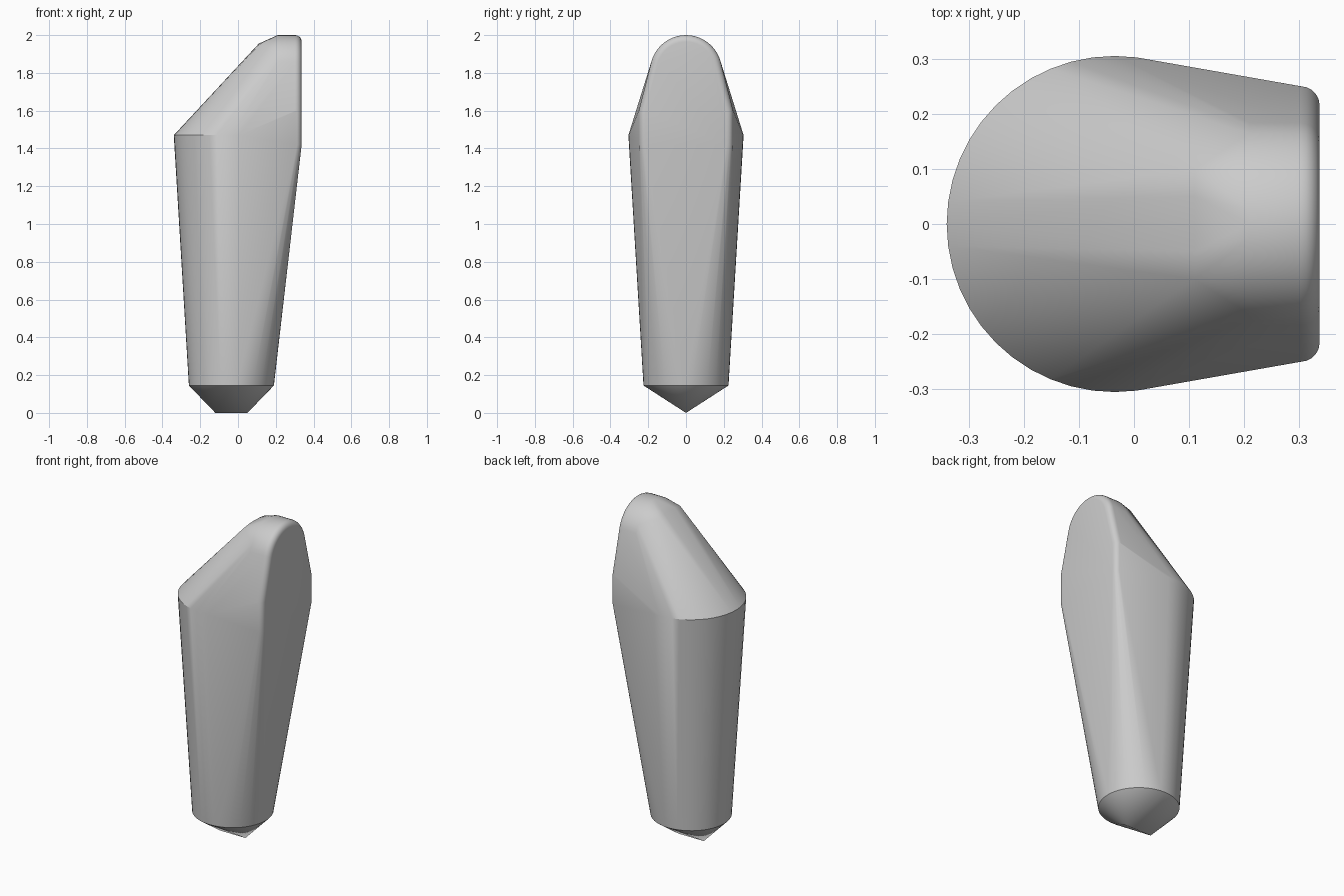
import bpy
import bmesh
from math import sin, cos, pi, radians

cube = bpy.data.objects.get("Cube")
if cube:
    bpy.data.objects.remove(cube, do_unlink=True)

grey = bpy.data.materials.new("plain grey")
grey.use_nodes = True
colour = (0.6, 0.6, 0.6, 1)
grey.diffuse_color = colour
grey.node_tree.nodes["Principled BSDF"].inputs["Base Color"].default_value = colour

AXIS_X = -0.035


def ring(radius, z, count=48):
    """Horizontal circle around the peg axis."""
    return [(AXIS_X + radius * cos(2 * pi * i / count),
             radius * sin(2 * pi * i / count), z) for i in range(count)]


def arch(x, radius, count=24):
    """Upright half circle across the top of the head."""
    return [(x, radius * cos(pi * i / count), 1.81 + radius * sin(pi * i / count))
            for i in range(count + 1)]


def face_outline(x, inset):
    """Arched outline of the flat side, drawn in by the inset."""
    half = 0.25 - inset
    sides = [(x, s * half, z) for s in (-1, 1) for z in (1.42, 1.6)]
    return arch(x, 0.19 - inset) + sides


# Wedge tip, round shank and shoulder
points = [(-0.12, 0, 0), (0.05, 0, 0)]
points += ring(0.225, 0.145) + ring(0.305, 1.47)

# Sloping crest of the head
points += arch(0.21, 0.19)
points += [(0.11, 0.1 * t, 1.955 - 0.008 * t * t) for t in (-1, -0.5, 0, 0.5, 1)]

# Flat side with a rounded rim
rim = 0.035
for step in range(6):
    a = step / 5 * pi / 2
    points += face_outline(0.302 + rim * sin(a), rim * (1 - cos(a)))

# Stretch one skin around all the sections
bm = bmesh.new()
for p in points:
    bm.verts.new(p)
bmesh.ops.convex_hull(bm, input=bm.verts)
bmesh.ops.delete(bm, geom=[v for v in bm.verts if not v.link_faces], context="VERTS")
bmesh.ops.dissolve_limit(bm, angle_limit=radians(0.3), verts=bm.verts, edges=bm.edges)
bmesh.ops.recalc_face_normals(bm, faces=bm.faces)
mesh = bpy.data.meshes.new("peg_body")
bm.to_mesh(mesh)
bm.free()

peg = bpy.data.objects.new("peg_body", mesh)
bpy.context.collection.objects.link(peg)
mesh.materials.append(grey)
bpy.context.view_layer.objects.active = peg
peg.select_set(True)
bpy.ops.object.shade_smooth_by_angle(angle=radians(30))
